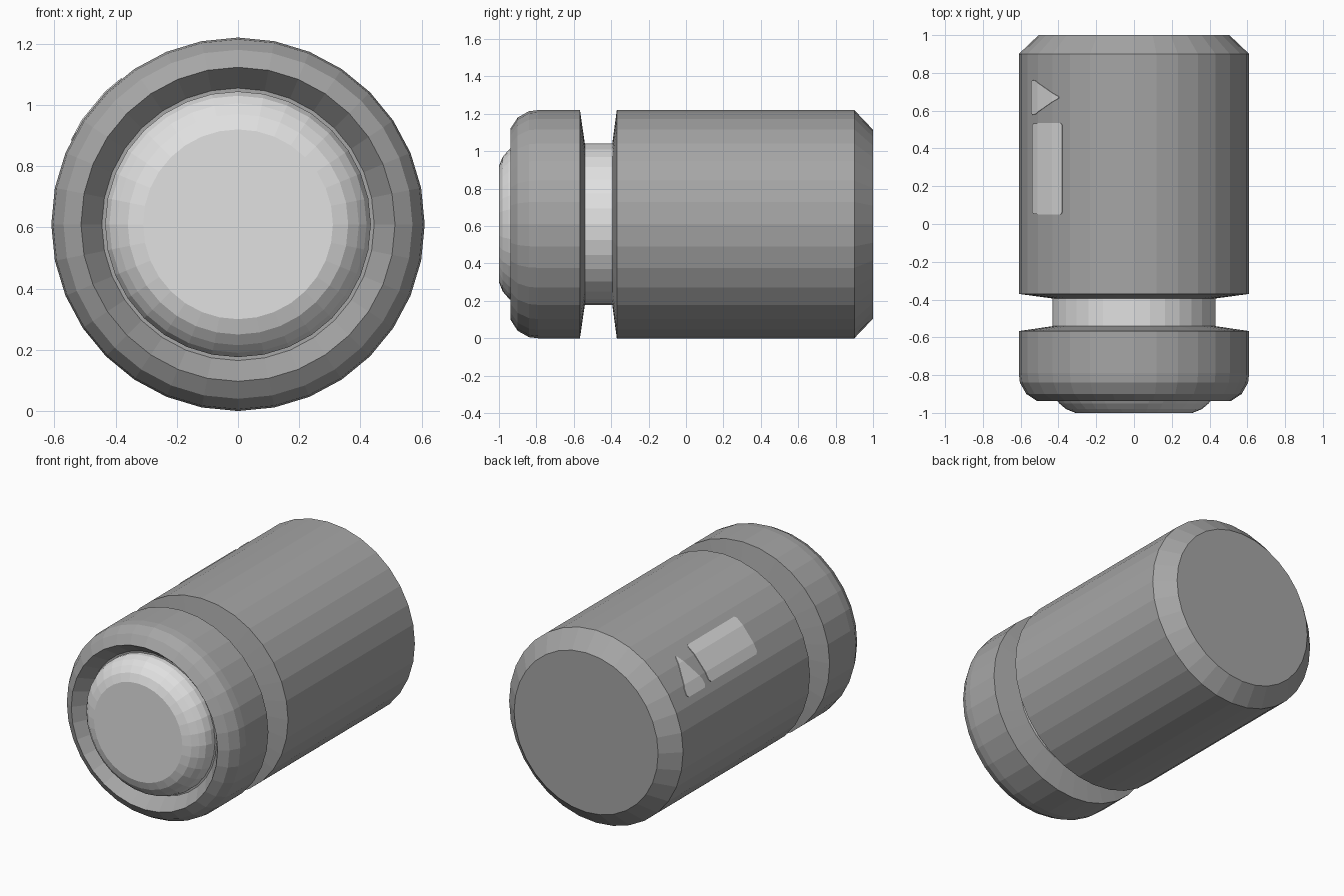
import bpy, bmesh, math

if "Cube" in bpy.data.objects:
    bpy.data.objects.remove(bpy.data.objects["Cube"])

N = 32          # sides around the barrel
R = 0.61        # barrel radius, also the height of the axis
STEP = 2 * math.pi / N


def material(name, v):
    m = bpy.data.materials.new(name)
    m.diffuse_color = (v, v, v, 1)
    m.use_nodes = True
    m.node_tree.nodes["Principled BSDF"].inputs["Base Color"].default_value = m.diffuse_color
    return m


dark = material("dark grey", 0.38)
light = material("light grey", 0.75)
pale = material("pale marking", 0.70)


def add_object(name, bm, mat):
    bmesh.ops.recalc_face_normals(bm, faces=bm.faces)
    me = bpy.data.meshes.new(name)
    bm.to_mesh(me)
    bm.free()
    me.materials.append(mat)
    ob = bpy.data.objects.new(name, me)
    bpy.context.collection.objects.link(ob)
    return ob


def revolve(name, profile, mat):
    """Revolve (y, radius) points about the y axis and cap both ends."""
    bm = bmesh.new()
    rings = [[bm.verts.new((r * math.cos(i * STEP), y, R + r * math.sin(i * STEP)))
              for i in range(N)] for y, r in profile]
    for a, b in zip(rings, rings[1:]):
        for i in range(N):
            j = (i + 1) % N
            bm.faces.new((a[i], a[j], b[j], b[i]))
    bm.faces.new(rings[0])
    bm.faces.new(rings[-1])
    return add_object(name, bm, mat)


def marking(name, sections, mat):
    """Thin plate hugging the facets; sections are (x, y_low, y_high)."""
    # turn x positions into angles, and add cuts where facets meet
    pts = [(math.acos(x / R), lo, hi) for x, lo, hi in sections]
    cuts = []
    for (a, l0, h0), (b, l1, h1) in zip(pts, pts[1:]):
        cuts.append((a, l0, h0))
        seams = [k * STEP for k in range(N) if min(a, b) + 1e-4 < k * STEP < max(a, b) - 1e-4]
        for s in sorted(seams, reverse=a > b):
            t = (s - a) / (b - a)
            cuts.append((s, l0 + t * (l1 - l0), h0 + t * (h1 - h0)))
    cuts.append(pts[-1])
    bm = bmesh.new()
    rows = []
    for a, lo, hi in cuts:
        row = []
        for lift in (-0.002, 0.004):
            r = R * math.cos(STEP / 2) / math.cos(a % STEP - STEP / 2) + lift
            row += [bm.verts.new((r * math.cos(a), y, R + r * math.sin(a))) for y in (lo, hi)]
        rows.append([row[0], row[1], row[3], row[2]])
    for p, q in zip(rows, rows[1:]):
        for i in range(4):
            j = (i + 1) % 4
            bm.faces.new((p[i], p[j], q[j], q[i]))
    bm.faces.new(rows[0])
    bm.faces.new(rows[-1])
    return add_object(name, bm, mat)


# main barrel with chamfered back end
revolve("barrel", [(-0.395, 0.425), (-0.37, R), (0.90, R), (1.0, 0.505)], dark)

# front collar with rounded rim and sunken lip
revolve("front_collar", [(-0.54, 0.425), (-0.567, R), (-0.79, R), (-0.84, 0.604),
                         (-0.90, 0.57), (-0.937, 0.513), (-0.85, 0.445)], dark)

# light core: visible as the neck in the groove and as the domed front button
revolve("neck", [(-0.36, 0.432), (-0.58, 0.432)], light)
revolve("front_button", [(-0.80, 0.434), (-0.88, 0.434), (-0.92, 0.42), (-0.95, 0.395),
                         (-0.98, 0.36), (-1.0, 0.31)], light)

# painted bar and pointer on the upper left of the barrel
marking("bar_marking", [(-0.54, 0.065, 0.52), (-0.532, 0.052, 0.533),
                        (-0.39, 0.05, 0.535), (-0.38, 0.062, 0.523)], pale)
marking("pointer_marking", [(-0.545, 0.59, 0.75), (-0.538, 0.578, 0.762), (-0.52, 0.582, 0.758),
                            (-0.405, 0.662, 0.678), (-0.398, 0.667, 0.673)], pale)
